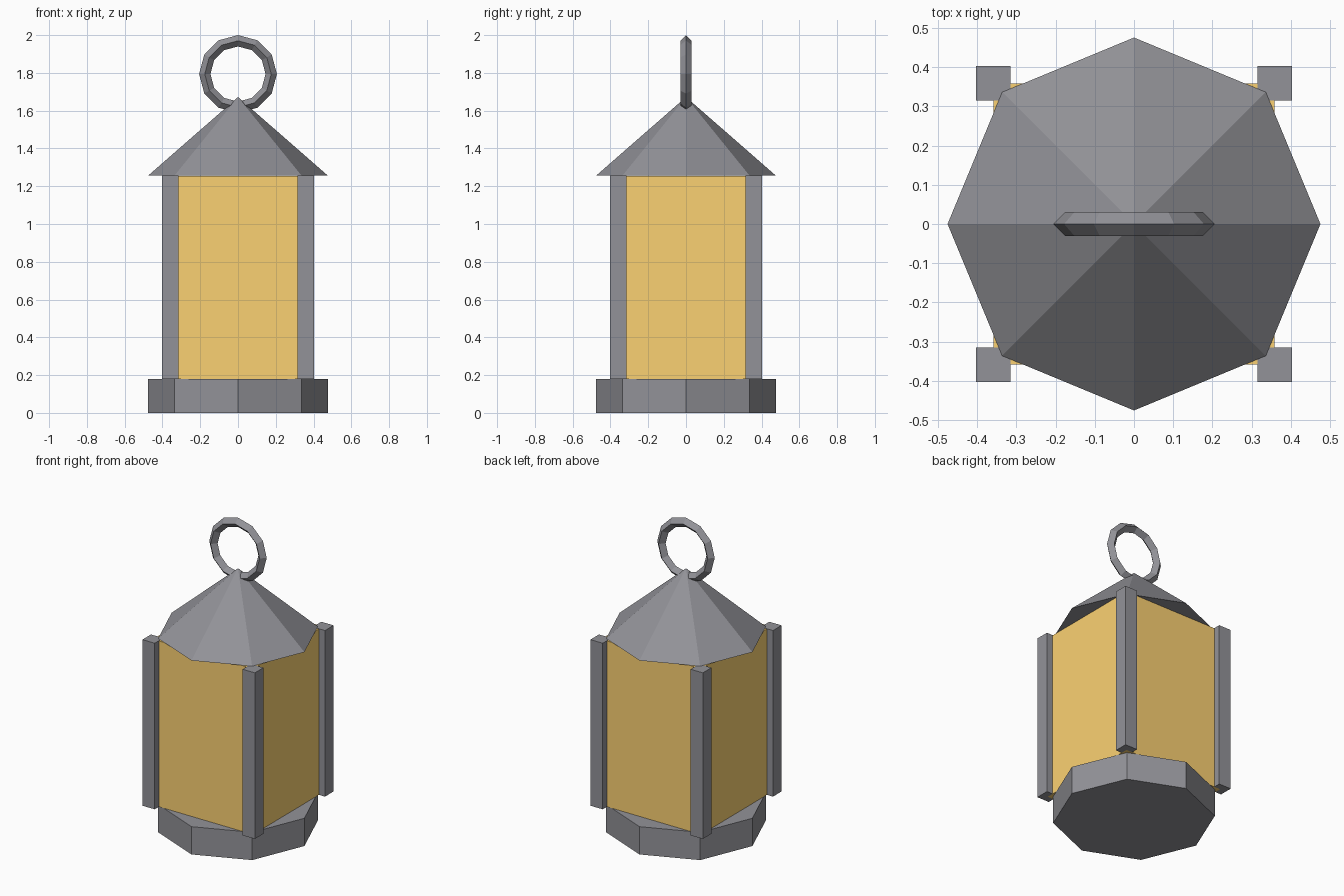
import bpy
from math import pi

if "Cube" in bpy.data.objects:
    bpy.data.objects.remove(bpy.data.objects["Cube"])

BASE_TOP, EAVE, APEX = 0.18, 1.256, 1.672
RADIUS, HALF = 0.476, 0.359


def material(name, r, g, b):
    mat = bpy.data.materials.new(name)
    mat.diffuse_color = (r, g, b, 1)
    mat.use_nodes = True
    mat.node_tree.nodes["Principled BSDF"].inputs["Base Color"].default_value = mat.diffuse_color
    return mat


IRON = material("dark_iron", 0.29, 0.29, 0.315)
AMBER = material("amber_glass", 0.97, 0.64, 0.17)


def finish(name, mat=IRON):
    obj = bpy.context.object
    obj.name = name
    obj.data.materials.append(mat)
    return obj


def box(name, x, y, z0, z1, width, mat=IRON):
    bpy.ops.mesh.primitive_cube_add(size=1, location=(x, y, (z0 + z1) / 2))
    obj = finish(name, mat)
    obj.scale = (width, width, z1 - z0)
    bpy.ops.object.transform_apply(location=False, rotation=False, scale=True)


# Octagonal base, corners on the axes
bpy.ops.mesh.primitive_cylinder_add(vertices=8, radius=RADIUS, depth=BASE_TOP,
                                    location=(0, 0, BASE_TOP / 2))
finish("base")

# Glowing glass body
box("glass", 0, 0, BASE_TOP, EAVE - 0.002, 2 * HALF, AMBER)

# Corner posts
for side, sx in (("left", -1), ("right", 1)):
    for end, sy in (("front", -1), ("back", 1)):
        box(f"{end}_{side}_post", sx * HALF, sy * HALF, BASE_TOP, EAVE, 0.0875)

# Eight-sided pointed roof
bpy.ops.mesh.primitive_cone_add(vertices=8, radius1=RADIUS, radius2=0, depth=APEX - EAVE,
                                location=(0, 0, (APEX + EAVE) / 2))
finish("roof")

# Hanging ring, diamond cross-section
bpy.ops.mesh.primitive_torus_add(major_segments=12, minor_segments=4,
                                 major_radius=0.176, minor_radius=0.03,
                                 location=(0, 0, 1.794), rotation=(pi / 2, 0, 0))
finish("hanging_ring")
